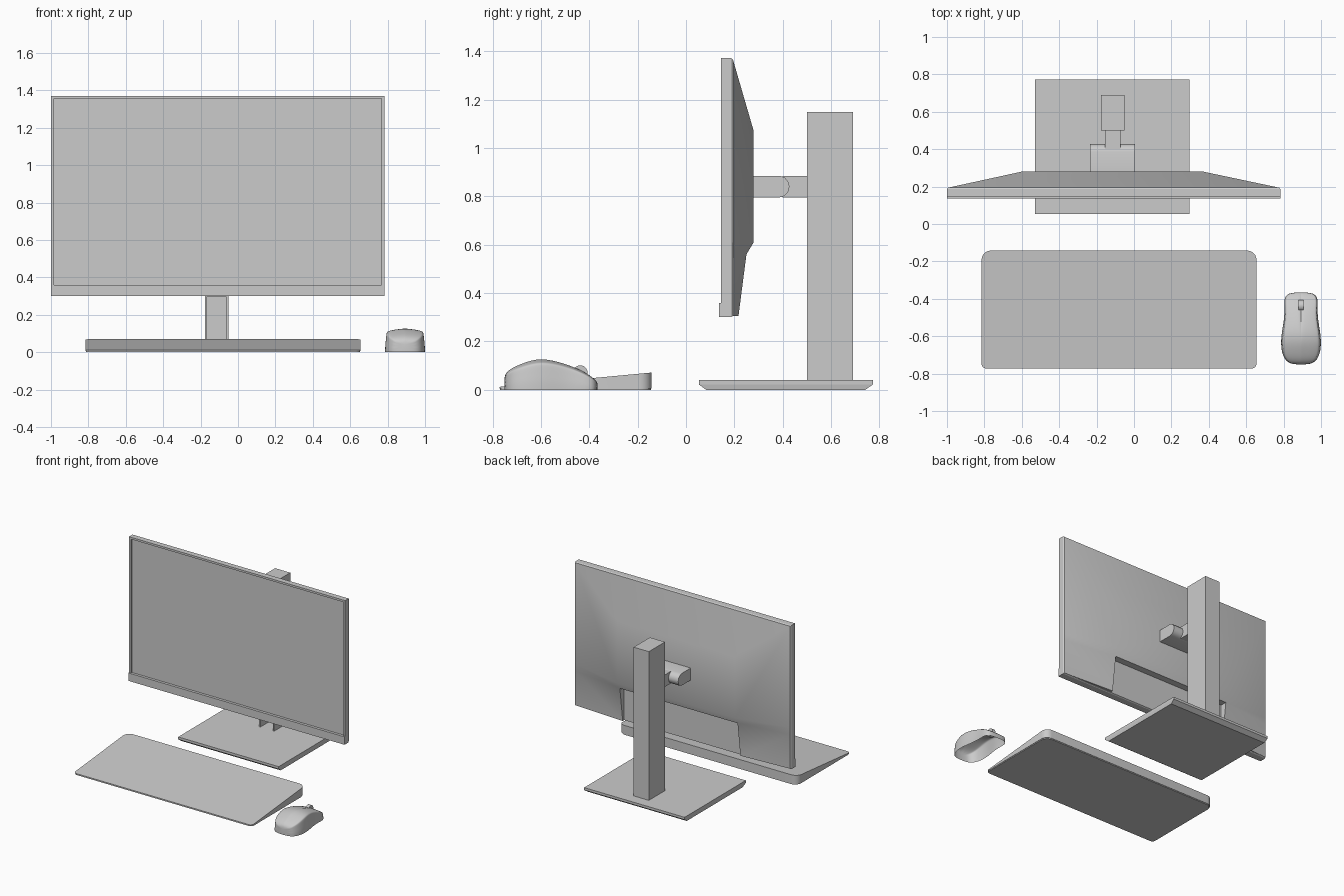
import bpy, bmesh
from math import sin, cos, pi, radians

cube = bpy.data.objects.get("Cube")
if cube:
    bpy.data.objects.remove(cube, do_unlink=True)

grey = bpy.data.materials.new("plain_grey")
grey.use_nodes = True
grey.diffuse_color = (0.6, 0.6, 0.6, 1)
grey.node_tree.nodes["Principled BSDF"].inputs["Base Color"].default_value = (0.6, 0.6, 0.6, 1)


def finish(name, bm, angle=30):
    bmesh.ops.recalc_face_normals(bm, faces=bm.faces)
    mesh = bpy.data.meshes.new(name)
    bm.to_mesh(mesh)
    bm.free()
    mesh.materials.append(grey)
    obj = bpy.data.objects.new(name, mesh)
    bpy.context.collection.objects.link(obj)
    bpy.ops.object.select_all(action='DESELECT')
    obj.select_set(True)
    bpy.context.view_layer.objects.active = obj
    bpy.ops.object.shade_smooth_by_angle(angle=radians(angle))
    return obj


def loft(name, loops, ring=True, angle=30):
    """Skin a row of matching outlines and cap both ends."""
    bm = bmesh.new()
    rows = [[bm.verts.new(p) for p in loop] for loop in loops]
    n = len(rows[0])
    for a, b in zip(rows, rows[1:]):
        for i in range(n if ring else n - 1):
            j = (i + 1) % n
            bm.faces.new((a[i], a[j], b[j], b[i]))
    bm.faces.new(rows[0])
    bm.faces.new(rows[-1])
    return finish(name, bm, angle)


def rect(x0, x1, v0, v1):
    return [(x0, v0), (x1, v0), (x1, v1), (x0, v1)]


def box(name, x0, x1, y0, y1, z0, z1):
    return loft(name, [[(x, y, z) for x, y in rect(x0, x1, y0, y1)] for z in (z0, z1)])


# Monitor frame with recessed screen and a chamfered rear edge
L, R, B, T = -1.0, 0.782, 0.3, 1.371
E = 0.005
outer = rect(L, R, B, T)
rear = rect(L + E, R - E, B + E, T - E)
inner = rect(-0.985, 0.767, 0.359, 1.356)
loft("monitor_frame", [[(x, y, z) for x, z in o] for o, y in
                       ((rear, 0.194), (outer, 0.186), (outer, 0.145), (inner, 0.145), (inner, 0.157))],
     angle=20)
box("monitor_chin", L, R, 0.137, 0.146, B, 0.359)

# Tapered back shell with a notch cut into its lower middle
bm = bmesh.new()
V = lambda x, y, z: bm.verts.new((x, y, z))
pair = lambda xs, y, z: [V(x, y, z) for x in xs]
ends, mids = (L + E, R - E), (-0.6, 0.37)
e_top, e_high, e_mid, e_low = [pair(ends, 0.194, z) for z in (T - E, 0.61, 0.56, B + E)]
m_top, m_high, m_mid, m_low = [pair(mids, y, z) for y, z in
                               ((0.28, 1.07), (0.28, 0.61), (0.25, 0.56), (0.217, B + E))]
n_top, n_low = [pair(mids, 0.2, z) for z in (0.56, B + E)]
strip = [e_top, m_top, m_high, m_mid, n_top, n_low]
faces = [(a[0], a[1], b[1], b[0]) for a, b in zip(strip, strip[1:])]
edges, middles = [e_top, e_high, e_mid, e_low], [m_top, m_high, m_mid, m_low]
for s in (0, 1):
    for i in range(3):
        faces.append((edges[i][s], edges[i + 1][s], middles[i + 1][s], middles[i][s]))
    faces += [(m_mid[s], m_low[s], n_low[s], n_top[s]), (e_low[s], m_low[s], n_low[s])]
faces.append([e[0] for e in edges] + [n_low[0], n_low[1]] + [e[1] for e in reversed(edges)])
for f in faces:
    bm.faces.new(f)
finish("monitor_back", bm, 40)

# Stand arm: rounded pivot block and neck
arc = [(0.385 + 0.043 * cos(a), 0.84 + 0.045 * sin(a))
       for a in [pi * (i / 6 - 0.5) for i in range(7)]]
profile = [(0.27, 0.795)] + arc + [(0.27, 0.885)]
loft("pivot_block", [[(x, y, z) for y, z in profile] for x in (-0.235, 0.006)], angle=35)
box("arm_neck", -0.155, -0.073, 0.4, 0.51, 0.795, 0.885)

# Column with a cable recess at the bottom front
column = box("stand_column", -0.177, -0.052, 0.5, 0.69, 0.038, 1.148)
cutter = box("recess_cutter", -0.166, -0.063, 0.45, 0.675, 0.02, 0.298)
cutter.hide_render = True
mod = column.modifiers.new("recess", 'BOOLEAN')
mod.operation = 'DIFFERENCE'
mod.solver = 'EXACT'
mod.object = cutter
bpy.context.view_layer.objects.active = column
bpy.ops.object.modifier_apply(modifier=mod.name)
bpy.data.objects.remove(cutter, do_unlink=True)
column.data.shade_flat()

# Base plate, chamfered underneath at the front and back
under = rect(-0.526, 0.294, 0.083, 0.742)
plate = rect(-0.53, 0.298, 0.053, 0.773)
loft("stand_base", [[(x, y, z) for x, y in p] for p, z in
                    ((under, 0), (plate, 0.022), (plate, 0.04))], angle=5)


# Wedge keyboard with rounded corners
def rounded(inset):
    x0, x1, y0, y1 = -0.815 + inset, 0.655 - inset, -0.772 + inset, -0.142 - inset
    pts = []
    for q, (x, y, r) in enumerate(((x1, y1, 0.05), (x0, y1, 0.05), (x0, y0, 0.025), (x1, y0, 0.025))):
        cx, cy = x - r if x == x1 else x + r, y - r if y == y1 else y + r
        pts += [(cx + r * cos(a), cy + r * sin(a)) for a in [pi / 2 * (q + i / 6) for i in range(7)]]
    return pts


slope = lambda y: 0.012 + (y + 0.772) * 0.094
small, full = rounded(0.003), rounded(0)
loft("keyboard", [[(x, y, 0) for x, y in small], [(x, y, 0.006) for x, y in small],
                  [(x, y, 0.006) for x, y in full], [(x, y, slope(y)) for x, y in full]])

# Mouse shell: sections along its length, open underneath
MX = 0.893
half = [(1, 0), (1, 0.28), (0.96, 0.6), (0.93, 0.87), (0.88, 0.93), (0.5, 1.0), (0.05, 1.04)]
sections = [(-0.752, 0.05, 0.058), (-0.73, 0.085, 0.082), (-0.68, 0.106, 0.104), (-0.6, 0.108, 0.13),
            (-0.5, 0.087, 0.106), (-0.43, 0.09, 0.078), (-0.385, 0.088, 0.05), (-0.365, 0.055, 0.03)]
loops = []
for y, w, h in sections:
    groove = 0.95 if y > -0.55 else 1.04
    loops.append([(MX + u * w, y, v * h) for u, v in half] + [(MX, y, groove * h)]
                 + [(MX - u * w, y, v * h) for u, v in reversed(half)])
mouse = loft("mouse_shell", loops, ring=False, angle=180)
sub = mouse.modifiers.new("smooth", 'SUBSURF')
sub.levels = sub.render_levels = 2

# Scroll wheel
circle = [(-0.437 + 0.03 * cos(i * pi / 12), 0.071 + 0.03 * sin(i * pi / 12)) for i in range(24)]
loft("scroll_wheel", [[(MX + dx, y, z) for y, z in circle] for dx in (-0.013, 0.013)])
